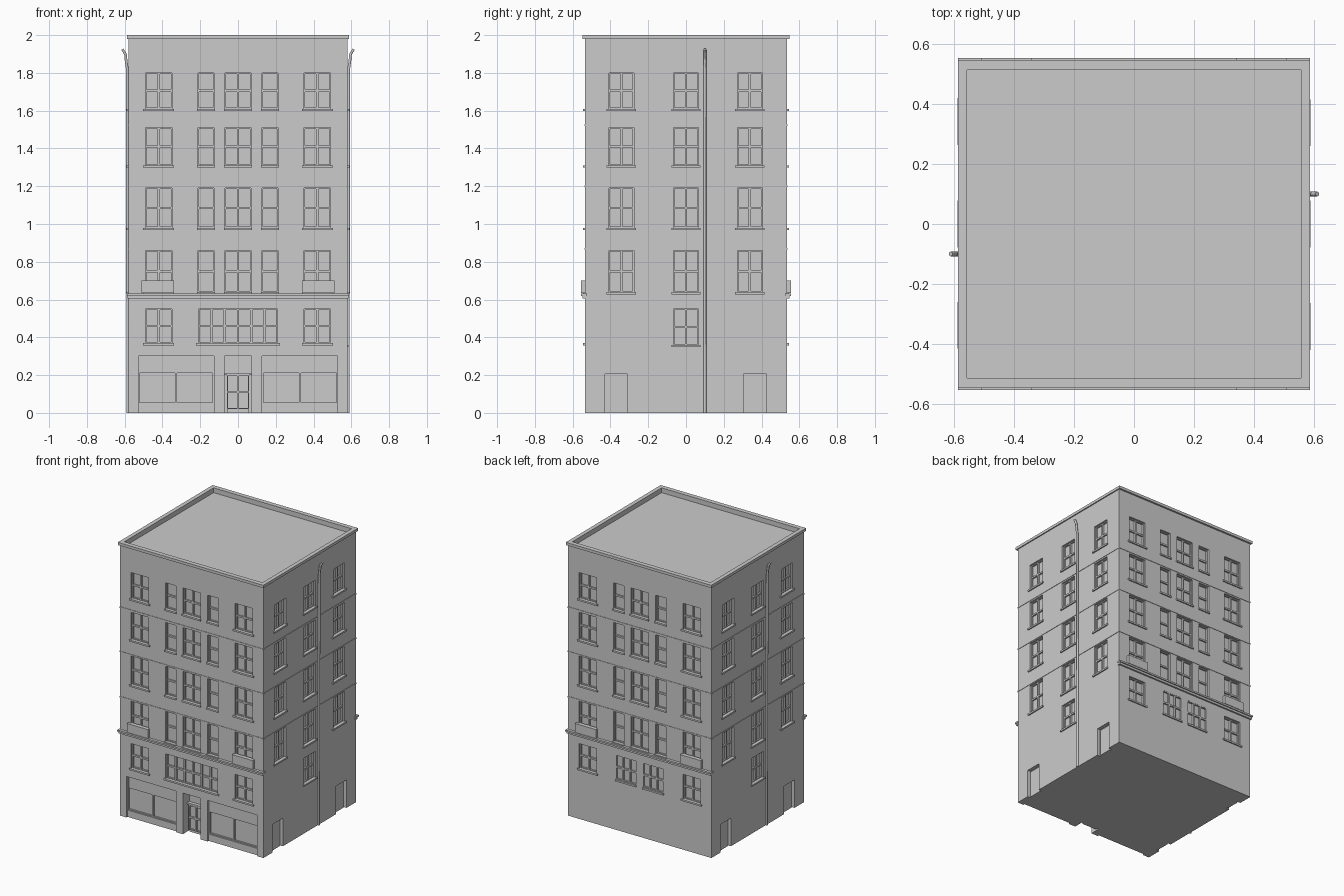
import bpy, bmesh, math
from mathutils import Matrix, Vector

if "Cube" in bpy.data.objects:
    bpy.data.objects.remove(bpy.data.objects["Cube"], do_unlink=True)

HX, HY, TOP = 0.58, 0.535, 2.0
ROWS = [(0.64, 0.86), (0.98, 1.19), (1.31, 1.51), (1.61, 1.80)]
LOW = (0.37, 0.55)

stone = bpy.data.materials.new("grey_stone")
stone.use_nodes = True
stone.diffuse_color = (0.6, 0.6, 0.6, 1)
bsdf = stone.node_tree.nodes["Principled BSDF"]
bsdf.inputs["Base Color"].default_value = (0.6, 0.6, 0.6, 1)
bsdf.inputs["Roughness"].default_value = 0.9

parts = {}


def box(part, face, u, d, z):
    """Box on a facade: u runs along it, d outward from the wall, z up."""
    bm = parts.setdefault(part, bmesh.new())
    turn, half = face
    lo, hi = Vector((u[0], -half - d[1], z[0])), Vector((u[1], -half - d[0], z[1]))
    place = Matrix.Rotation(turn, 4, 'Z') @ Matrix.Translation((lo + hi) / 2)
    bmesh.ops.create_cube(bm, size=1, matrix=place @ Matrix.Diagonal((*(hi - lo), 1)))


def glazing(part, face, u, z, cols, rows, depth, bar=0.012):
    """Outer frame and glazing bars standing on the back of a recess."""
    d = (-depth - 0.005, -depth + 0.012)
    for i in range(cols + 1):
        c = u[0] + (u[1] - u[0]) * i / cols
        box(part, face, (max(u[0], c - bar / 2), min(u[1], c + bar / 2)), d, z)
    for j in range(rows + 1):
        c = z[0] + (z[1] - z[0]) * j / rows
        box(part, face, u, (d[0], d[1] - 0.001), (max(z[0], c - bar / 2), min(z[1], c + bar / 2)))


def window(face, u, z, cols=2, rows=2, depth=0.025, sill=0.012):
    box("openings", face, u, (-depth, 0.05), z)
    glazing("window_frames", face, u, z, cols, rows, depth)
    box("window_sills", face, (u[0] - sill, u[1] + sill), (-0.01, 0.009), (z[0] - 0.012, z[0]))


def main_facade(face):
    for z in ROWS:
        for s in (-1, 1):
            window(face, (s * 0.42 - 0.07, s * 0.42 + 0.07), z)
            window(face, (s * 0.17 - 0.043, s * 0.17 + 0.043), z, cols=1, sill=0.005)
        window(face, (-0.07, 0.07), z, sill=0.005)
    for s in (-1, 1):
        window(face, (s * 0.42 - 0.07, s * 0.42 + 0.07), LOW)
        box("flower_boxes", face, (s * 0.425 - 0.085, s * 0.425 + 0.085), (-0.01, 0.02), (0.635, 0.70))
    box("string_course", face, (-HX - 0.005, HX + 0.005), (-0.01, 0.012), (0.605, 0.622))
    box("string_course", face, (-HX - 0.008, HX + 0.008), (-0.01, 0.02), (0.62, 0.632))


def side_facade(face):
    for z in ROWS:
        for c in (-0.342, 0.0, 0.338):
            window(face, (c - 0.066, c + 0.066), z)
    window(face, (-0.066, 0.066), (0.36, 0.55))
    # side doors
    for c in (-0.37, 0.365):
        u = (c - 0.06, c + 0.06)
        box("openings", face, u, (-0.025, 0.05), (-0.05, 0.205))
        box("side_doors", face, (u[0] + 0.01, u[1] - 0.01), (-0.03, -0.018), (0, 0.195))


front, back = (0, HY), (math.pi, HY)
right, left = (math.pi / 2, HX), (-math.pi / 2, HX)
for f in (front, back):
    main_facade(f)
for f in (right, left):
    side_facade(f)

# wide window above the shops, and its pair at the back
window(front, (-0.21, 0.21), LOW, cols=6)
for c in (-0.11, 0.11):
    window(back, (c - 0.085, c + 0.085), LOW, cols=3, depth=0.012, sill=0.0)

# shopfronts with low panel, sign board and mullion
for s in (-1, 1):
    u = (s * 0.328 - 0.2, s * 0.328 + 0.2)
    box("openings", front, u, (-0.03, 0.05), (-0.05, 0.30))
    box("shop_panels", front, u, (-0.035, -0.012), (0, 0.05))
    box("shop_panels", front, u, (-0.035, -0.02), (0.21, 0.30))
    glazing("shop_frames", front, u, (0.05, 0.30), 2, 1, 0.03)

# deep entrance with door and transom
box("openings", front, (-0.072, 0.072), (-0.075, 0.05), (-0.05, 0.30))
box("entrance_door", front, (-0.058, 0.058), (-0.08, -0.06), (0, 0.20))
glazing("entrance_door", front, (-0.058, 0.058), (0.02, 0.20), 2, 2, 0.06)
box("entrance_door", front, (-0.072, 0.072), (-0.08, -0.05), (0.20, 0.212))

# faint storey bands all round
for f, half in ((front, HX), (back, HX), (right, HY), (left, HY)):
    for z in (0.865, 1.195, 1.52):
        box("storey_bands", f, (-half, half), (-0.005, 0.003), (z, z + 0.008))

# walls, and cornice around the sunken roof
box("walls", front, (-HX, HX), (-2 * HY, 0), (0, TOP - 0.02))
for f, half in ((front, HX), (back, HX)):
    box("roof_cornice", f, (-half - 0.008, half + 0.008), (-0.02, 0.013), (TOP - 0.02, TOP))
for f in (right, left):
    box("roof_cornice", f, (-HY + 0.02, HY - 0.02), (-0.022, 0.008), (TOP - 0.02, TOP))
box("openings", front, (-HX + 0.022, HX - 0.022), (-2 * HY + 0.02, -0.02), (TOP - 0.035, TOP + 0.05))

objects = {}
for name, bm in parts.items():
    mesh = bpy.data.meshes.new(name)
    bm.to_mesh(mesh)
    bm.free()
    mesh.materials.append(stone)
    objects[name] = bpy.data.objects.new(name, mesh)
    bpy.context.collection.objects.link(objects[name])

# carve every opening out of the walls
cutter = objects["openings"]
cutter.hide_render = True
carve = objects["walls"].modifiers.new("carve", 'BOOLEAN')
carve.operation = 'DIFFERENCE'
carve.solver = 'EXACT'
carve.object = cutter
bpy.context.view_layer.objects.active = objects["walls"]
bpy.ops.object.modifier_apply(modifier="carve")
bpy.data.objects.remove(cutter, do_unlink=True)

# drainpipes with an outward bent top
for name, s in (("left_drainpipe", 1), ("right_drainpipe", -1)):
    curve = bpy.data.curves.new(name, 'CURVE')
    curve.dimensions = '3D'
    curve.bevel_depth = 0.008
    curve.bevel_resolution = 1
    curve.use_fill_caps = True
    path = [(0.004, 0), (0.006, 1.82), (0.012, 1.86), (0.016, 1.90), (0.032, 1.925)]
    line = curve.splines.new('POLY')
    line.points.add(len(path) - 1)
    for p, (out, z) in zip(line.points, path):
        p.co = (s * (HX + out), s * 0.1, z, 1)
    curve.materials.append(stone)
    bpy.context.collection.objects.link(bpy.data.objects.new(name, curve))
